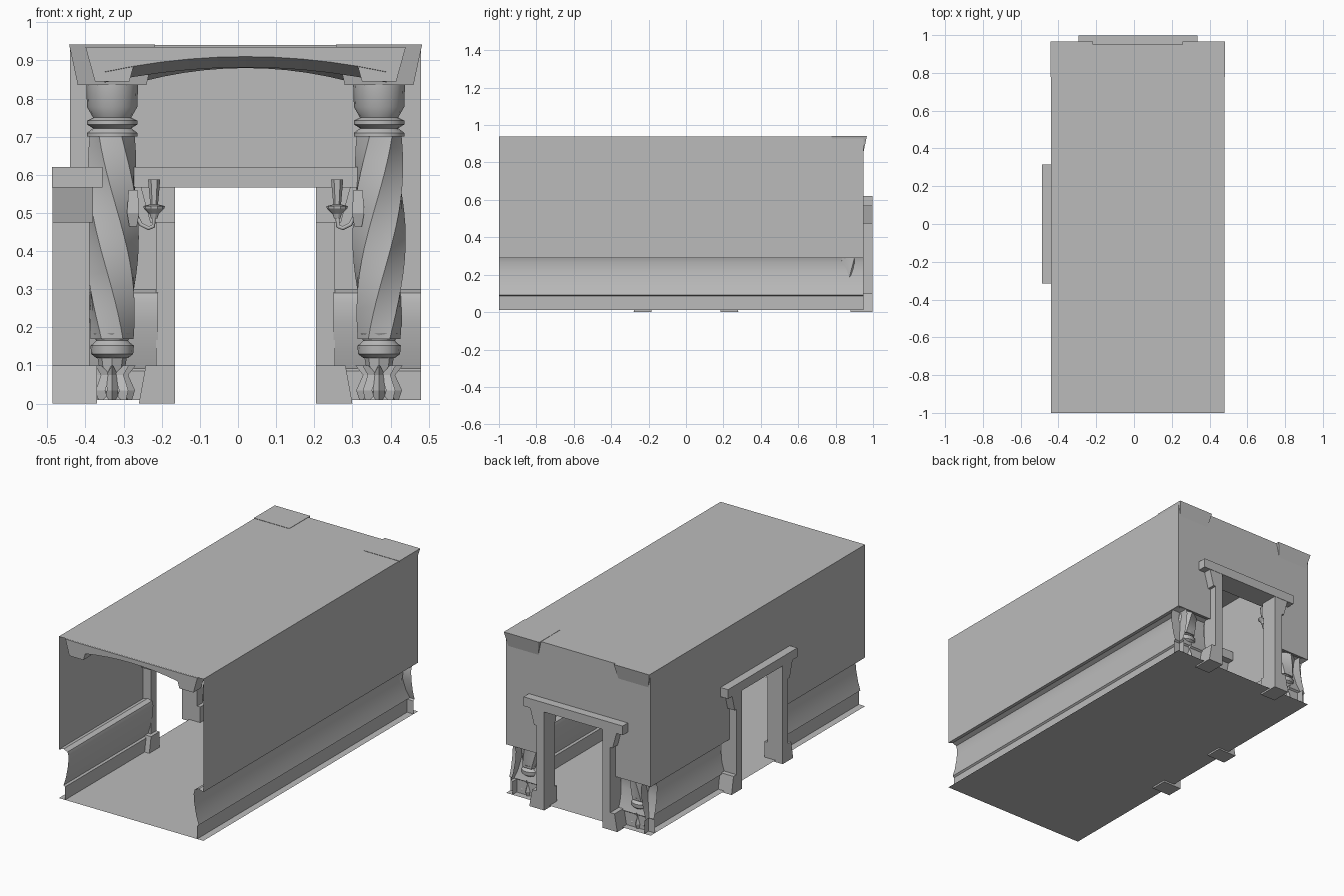
import bpy, bmesh, math
from mathutils import Vector, Matrix

cube = bpy.data.objects.get("Cube")
if cube:
    bpy.data.objects.remove(cube, do_unlink=True)

# One plain stone grey
stone = bpy.data.materials.new("stone_grey")
stone.use_nodes = True
GREY = (0.5, 0.5, 0.5, 1)
stone.diffuse_color = GREY
stone.node_tree.nodes["Principled BSDF"].inputs["Base Color"].default_value = GREY

# Room limits
XL, XR, YF, YB = -0.44, 0.48, -1.0, 0.95
FLOOR, ROOF, RAIL = 0.01, 0.94, 0.29
MID = (XL + XR) / 2


def finish(name, bm, smooth=False, flip=True):
    if flip:
        bmesh.ops.recalc_face_normals(bm, faces=bm.faces)
    mesh = bpy.data.meshes.new(name)
    bm.to_mesh(mesh)
    bm.free()
    ob = bpy.data.objects.new(name, mesh)
    bpy.context.collection.objects.link(ob)
    mesh.materials.append(stone)
    if smooth:
        bpy.ops.object.select_all(action='DESELECT')
        ob.select_set(True)
        bpy.context.view_layer.objects.active = ob
        bpy.ops.object.shade_smooth_by_angle(angle=math.radians(35))
    return ob


def skin(bm, rows, closed=False):
    """Bridge successive rows of points with quads."""
    vs = [[bm.verts.new(p) for p in r] for r in rows]
    n = len(vs[0])
    for a, b in zip(vs, vs[1:]):
        for i in range(n if closed else n - 1):
            j = (i + 1) % n
            bm.faces.new((a[i], a[j], b[j], b[i]))
    return vs


def frustum(bm, low, high, z0, z1):
    """Box between two (x0, x1, y0, y1) rectangles."""
    rows = [[(r[0], r[2], z), (r[1], r[2], z), (r[1], r[3], z), (r[0], r[3], z)]
            for r, z in ((low, z0), (high, z1))]
    vs = skin(bm, rows, True)
    bm.faces.new(vs[0][::-1])
    bm.faces.new(vs[1])


def lathe(bm, prof, centre, sides, twist=None, ridge=0):
    rows = []
    for r, z in prof:
        turn = twist(z) if twist else 0
        row = []
        for i in range(sides):
            a = 2 * math.pi * i / sides
            rr = r * (1 - ridge * (i % 2))
            row.append((centre[0] + rr * math.cos(a + turn), centre[1] + rr * math.sin(a + turn), z))
        rows.append(row)
    vs = skin(bm, rows, True)
    bm.faces.new(vs[0][::-1])
    bm.faces.new(vs[-1])


def wall(name, p0, p1, door=None):
    """Upright sheet above the rail, with an optional doorway (centre distance, half width)."""
    p0, p1 = Vector(p0), Vector(p1)
    d = (p1 - p0).normalized()
    length = (p1 - p0).length
    bm = bmesh.new()

    def sheet(a, b, z0, z1):
        pts = [p0 + d * a, p0 + d * b]
        skin(bm, [[(p.x, p.y, z) for p in pts] for z in (z0, z1)])
    if door:
        c, h = door
        sheet(0, c - h, RAIL, ROOF)
        sheet(c + h, length, RAIL, ROOF)
        sheet(c - h, c + h, 0.59, ROOF)
    else:
        sheet(0, length, RAIL, ROOF)
    finish(name, bm, flip=False)


# Shell
for name, z in (("floor", FLOOR), ("ceiling", ROOF)):
    bm = bmesh.new()
    skin(bm, [[(XL, y, z), (XR, y, z)] for y in (YF, YB)])
    finish(name, bm, flip=False)
wall("right_wall", (XL, YF), (XL, YB), (1.0, 0.2))
wall("left_wall", (XR, YF), (XR, YB))
wall("back_wall", (XL, YB), (XR, YB), (MID - XL, 0.2))

# Bulging wainscot under the rail: (inset from wall, height)
PANEL = [(0, RAIL), (0.03, 0.3), (0.055, 0.29), (0.062, 0.265), (0.058, 0.21),
         (0.045, 0.14), (0.03, 0.092), (0.04, 0.085), (0.04, FLOOR)]


def wainscot(name, p0, p1, inward):
    bm = bmesh.new()
    skin(bm, [[(p[0] + inward[0] * d, p[1] + inward[1] * d, z) for d, z in PANEL]
              for p in (p0, p1)])
    finish(name, bm, True, False)


wainscot("left_wainscot", (XR, YF), (XR, YB), (-1, 0))
wainscot("right_wainscot_front", (XL, YF), (XL, -0.23), (1, 0))
wainscot("right_wainscot_back", (XL, 0.23), (XL, YB), (1, 0))
wainscot("back_wainscot_right", (XL, YB), (MID - 0.23, YB), (0, -1))
wainscot("back_wainscot_left", (MID + 0.23, YB), (XR, YB), (0, -1))


# Door frames, made facing +y then turned into place
def door_frame(name, place):
    bm = bmesh.new()
    frustum(bm, (-0.315, 0.315, -0.085, 0.048), (-0.315, 0.315, -0.085, 0.048), 0.567, 0.62)
    for s in (-1, 1):
        def post(lo, hi, z0, z1, back):
            rects = [tuple(sorted((s * 0.185, s * u))) + (back, 0.046) for u in (lo, hi)]
            frustum(bm, rects[0], rects[1], z0, z1)
        post(0.235, 0.235, 0, 0.567, -0.05)
        post(0.25, 0.275, 0.475, 0.567, -0.06)
        post(0.28, 0.262, 0, 0.1, -0.07)
    bmesh.ops.transform(bm, matrix=place, verts=bm.verts)
    finish(name, bm)


door_frame("back_door_frame", Matrix.Translation((MID, YB, 0)))
door_frame("right_door_frame",
           Matrix.Translation((XL, 0, 0)) @ Matrix.Rotation(math.pi / 2, 4, 'Z'))

# Front arched beam with a sloping underside
bm = bmesh.new()
HALF, STEPS = 0.37, 10
rows = []
for i in range(STEPS + 1):
    t = 2 * i / STEPS - 1
    x, z = MID + HALF * t, 0.91 - 0.04 * t * t
    rows.append([(x, -1.0, 0.935), (x, -1.0, z), (x, -0.93, z - 0.028), (x, -0.93, 0.935)])
skin(bm, rows, True)
finish("front_arch", bm)

# Back arched beam between the brackets
bm = bmesh.new()
rows = []
for i in range(STEPS + 1):
    t = 2 * i / STEPS - 1
    x, z = MID + 0.27 * t, 0.9 - 0.035 * t * t
    rows.append([(x, 0.82, 0.935), (x, 0.82, z), (x, 0.9, z - 0.02), (x, 0.9, 0.935)])
skin(bm, rows, True)
finish("back_arch", bm)

BODY_LOW, BODY_HIGH = 0.17, 0.705


def body_twist(z):
    return 2.2 * (z - BODY_LOW) / (BODY_HIGH - BODY_LOW)


for side, s in (("right", -1), ("left", 1)):
    cx, cy = MID + s * 0.35, 0.87

    # Brackets above columns and at the front beam
    bm = bmesh.new()
    frustum(bm, (cx - 0.09, cx + 0.09, cy - 0.07, cy + 0.075),
            (cx - 0.113, cx + 0.113, cy - 0.093, cy + 0.097), 0.835, 0.942)
    finish(side + "_back_bracket", bm)
    bm = bmesh.new()
    fx = MID + s * 0.35
    frustum(bm, (fx - 0.045, fx + 0.045, -0.998, -0.93),
            (fx - 0.07, fx + 0.07, -0.998, -0.92), 0.845, 0.935)
    finish(side + "_front_bracket", bm)

    # Twisted column shaft
    bm = bmesh.new()
    shaft = []
    for i in range(17):
        t = i / 16
        r = 0.05 + 0.02 * math.sin(math.pi * min(1, 0.1 + t * 0.75))
        shaft.append((r, BODY_LOW + t * (BODY_HIGH - BODY_LOW)))
    lathe(bm, shaft, (cx, cy), 12, lambda z: s * body_twist(z), 0.14)
    finish(side + "_column_shaft", bm, True)

    # Turned base rings and capital
    bm = bmesh.new()
    lathe(bm, [(0.042, 0.12), (0.055, 0.13), (0.057, 0.152), (0.05, 0.157),
               (0.042, 0.165), (0.052, 0.185)], (cx, cy), 16)
    lathe(bm, [(0.066, 0.7), (0.066, 0.71), (0.05, 0.722), (0.066, 0.732), (0.066, 0.742),
               (0.05, 0.75), (0.066, 0.778), (0.068, 0.838)], (cx, cy), 16)
    finish(side + "_column_rings", bm, True)

    # Leafy foot: a core ringed by leaning petals
    bm = bmesh.new()
    lathe(bm, [(0.045, FLOOR), (0.028, 0.06), (0.04, 0.13)], (cx, cy), 8)
    for k in range(8):
        turn = Matrix.Translation((cx, cy, 0)) @ Matrix.Rotation(k * math.pi / 4, 4, 'Z')
        path = [(0.052, FLOOR, 0.016), (0.06, 0.035, 0.014), (0.042, 0.075, 0.015), (0.062, 0.1, 0.002)]
        rows = [[turn @ Vector(p) for p in ((r - 0.02, -w, z), (r, 0, z), (r - 0.02, w, z))]
                for r, z, w in path]
        skin(bm, rows, True)
    finish(side + "_column_foot", bm)

    # Candle sconce on the inner side of the column
    sy = 0.83
    bm = bmesh.new()
    px = MID + s * 0.295
    frustum(bm, (px - 0.01, px + 0.01, sy - 0.012, sy + 0.012),
            (px - 0.016, px + 0.016, sy - 0.022, sy + 0.022), 0.465, 0.5)
    frustum(bm, (px - 0.016, px + 0.016, sy - 0.022, sy + 0.022),
            (px - 0.012, px + 0.012, sy - 0.016, sy + 0.016), 0.5, 0.56)
    tip = MID + s * 0.24
    lathe(bm, [(0.008, 0.485), (0.012, 0.497), (0.027, 0.512), (0.028, 0.518), (0.012, 0.522)],
          (tip, sy), 10)
    lathe(bm, [(0.01, 0.52), (0.016, 0.588)], (tip, sy), 6)
    finish(side + "_sconce", bm)

    curve = bpy.data.curves.new(side + "_sconce_arm", 'CURVE')
    curve.dimensions = '3D'
    curve.bevel_depth = 0.006
    curve.bevel_resolution = 1
    line = curve.splines.new('POLY')
    pts = [(0.29, 0.5), (0.275, 0.47), (0.255, 0.46), (0.242, 0.465), (0.24, 0.495)]
    line.points.add(len(pts) - 1)
    for p, (dx, z) in zip(line.points, pts):
        p.co = (MID + s * dx, sy, z, 1)
    arm = bpy.data.objects.new(side + "_sconce_arm", curve)
    bpy.context.collection.objects.link(arm)
    curve.materials.append(stone)
